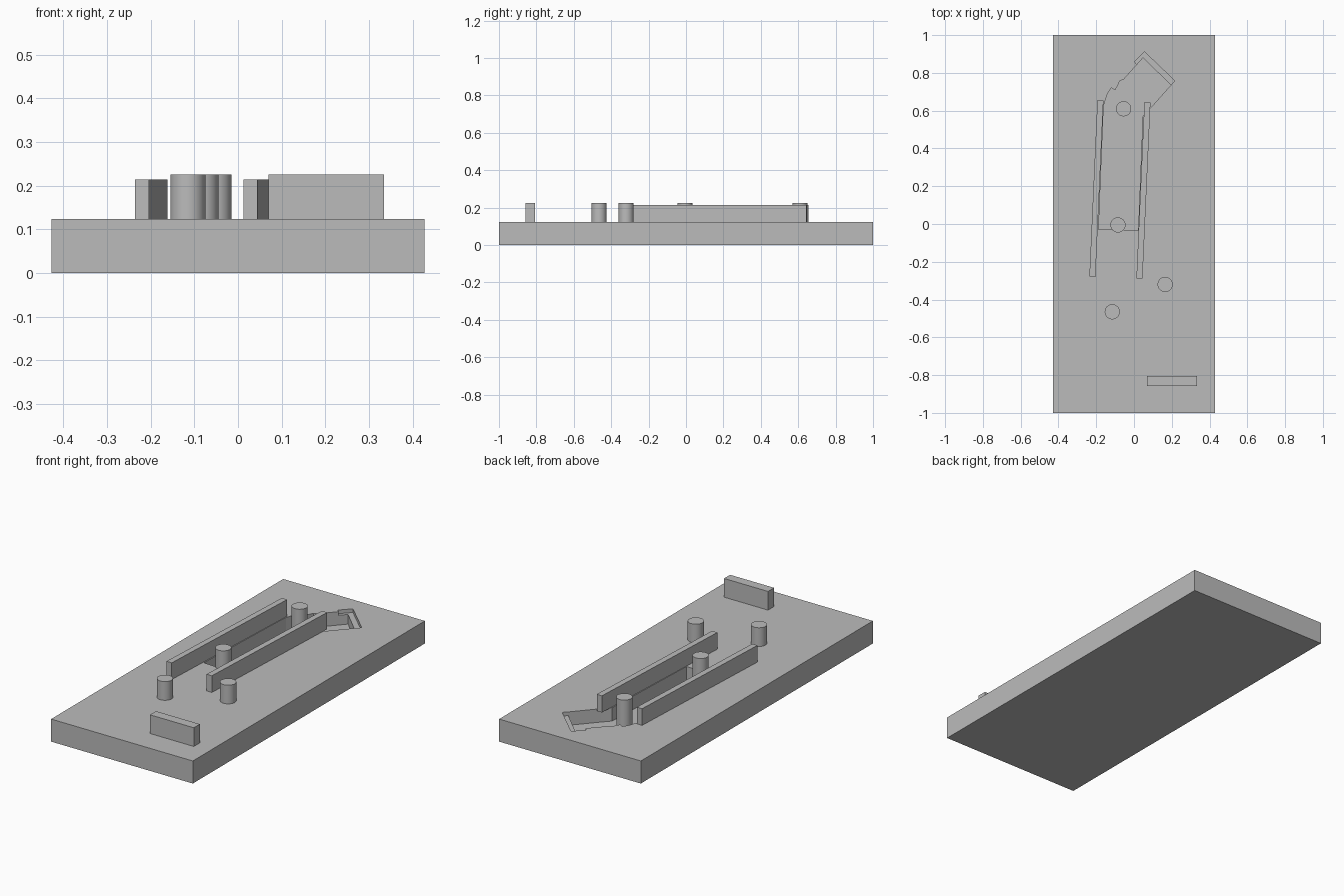
import bpy, bmesh, math

cube = bpy.data.objects.get("Cube")
if cube:
    bpy.data.objects.remove(cube, do_unlink=True)

grey = bpy.data.materials.new("plain grey")
grey.use_nodes = True
grey.diffuse_color = (0.5, 0.5, 0.5, 1)
grey.node_tree.nodes["Principled BSDF"].inputs["Base Color"].default_value = (0.5, 0.5, 0.5, 1)

TOP = 0.123        # upper face of the base
FLOOR = 0.05       # pocket floor
LEDGE = 0.103      # shallow step at the pocket tip


def prism(name, outline, low, high):
    """Extrude a plan outline between two heights."""
    mesh = bpy.data.meshes.new(name)
    bm = bmesh.new()
    face = bm.faces.new([bm.verts.new((x, y, low)) for x, y in outline])
    new = bmesh.ops.extrude_face_region(bm, geom=[face])["geom"]
    bmesh.ops.translate(bm, vec=(0, 0, high - low),
                        verts=[v for v in new if isinstance(v, bmesh.types.BMVert)])
    bmesh.ops.recalc_face_normals(bm, faces=bm.faces)
    bm.to_mesh(mesh)
    bm.free()
    mesh.materials.append(grey)
    ob = bpy.data.objects.new(name, mesh)
    bpy.context.collection.objects.link(ob)
    return ob


def box(name, x, y, w, d, low, high, angle=0):
    """Box with a plan rotation about its own centre."""
    c, s = math.cos(angle), math.sin(angle)
    corners = [(-w / 2, -d / 2), (w / 2, -d / 2), (w / 2, d / 2), (-w / 2, d / 2)]
    return prism(name, [(x + a * c - b * s, y + a * s + b * c) for a, b in corners], low, high)


def pin(name, x, y, low):
    bpy.ops.mesh.primitive_cylinder_add(vertices=48, radius=0.04, depth=0.225 - low,
                                        location=(x, y, (0.225 + low) / 2))
    ob = bpy.context.object
    ob.name = name
    ob.data.materials.append(grey)
    bpy.ops.object.shade_smooth_by_angle(angle=math.radians(30))


# Base slab with a stepped pocket
base = box("base", 0, 0, 0.855, 2, 0, TOP)
pocket = [(-0.187, -0.028), (0.022, -0.035), (0.046, 0.57), (0.085, 0.612),
          (0.195, 0.735), (0.048, 0.88), (-0.055, 0.765), (-0.075, 0.757),
          (-0.088, 0.73), (-0.1, 0.708), (-0.12, 0.722), (-0.14, 0.69),
          (-0.157, 0.64), (-0.163, 0.57)]
ledge = [(0.185, 0.725), (0.217, 0.757), (0.055, 0.912), (0.003, 0.858),
         (0.02, 0.838), (0.048, 0.87)]
for name, outline, depth in (("pocket_cutter", pocket, FLOOR), ("ledge_cutter", ledge, LEDGE)):
    cutter = prism(name, outline, depth, 0.3)
    cut = base.modifiers.new(name, 'BOOLEAN')
    cut.operation = 'DIFFERENCE'
    cut.solver = 'EXACT'
    cut.object = cutter
    bpy.context.view_layer.objects.active = base
    bpy.ops.object.modifier_apply(modifier=name)
    bpy.data.objects.remove(cutter, do_unlink=True)

# Two slanted guide rails
tilt = math.radians(-2.6)
box("right_rail", -0.199, 0.188, 0.032, 0.935, TOP, 0.214, tilt)
box("left_rail", 0.05, 0.178, 0.032, 0.935, TOP, 0.214, tilt)

# Stop block near the front
box("stop_block", 0.202, -0.832, 0.265, 0.052, TOP, 0.225)

# Round pins, two of them standing in the pocket
pin("back_pocket_pin", -0.055, 0.61, FLOOR)
pin("front_pocket_pin", -0.085, -0.005, FLOOR)
pin("left_front_pin", 0.165, -0.32, TOP)
pin("right_front_pin", -0.115, -0.465, TOP)
